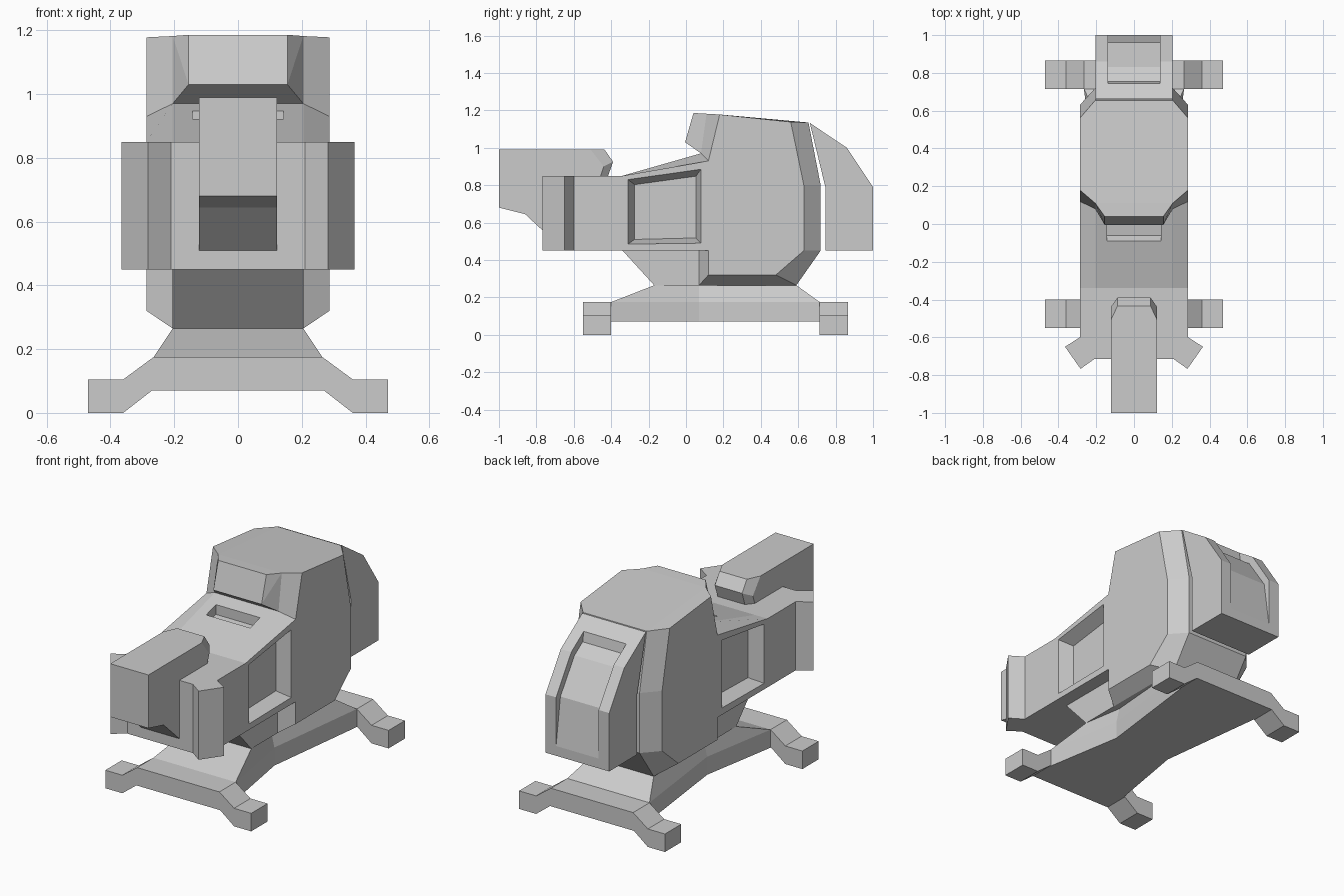
import bpy, bmesh

if "Cube" in bpy.data.objects:
    bpy.data.objects.remove(bpy.data.objects["Cube"])


def finish(name, bm):
    bmesh.ops.recalc_face_normals(bm, faces=bm.faces[:])
    me = bpy.data.meshes.new(name)
    bm.to_mesh(me)
    bm.free()
    ob = bpy.data.objects.new(name, me)
    bpy.context.collection.objects.link(ob)
    return ob


def loft(name, rings):
    """Skin equal-length rings of 3D points and cap both ends."""
    bm = bmesh.new()
    rows = [[bm.verts.new(p) for p in r] for r in rings]
    for a, b in zip(rows, rows[1:]):
        n = len(a)
        for i in range(n):
            j = (i + 1) % n
            bm.faces.new((a[i], a[j], b[j], b[i]))
    bm.faces.new(rows[0])
    bm.faces.new(rows[-1])
    return finish(name, bm)


def at_x(x, prof):
    return [(x, y, z) for y, z in prof]


def side_prism(name, prof, hw):
    return loft(name, [at_x(-hw, prof), at_x(hw, prof)])


def cut(ob, cutter):
    m = ob.modifiers.new("cut", "BOOLEAN")
    m.operation = 'DIFFERENCE'
    m.solver = 'EXACT'
    m.object = cutter
    cutter.hide_render = True
    bpy.context.view_layer.objects.active = ob
    bpy.ops.object.modifier_apply(modifier=m.name)
    bpy.data.objects.remove(cutter)


def mirror_x(pts):
    return pts + [(-p[0],) + tuple(p[1:]) for p in reversed(pts)]


# Base: two leg bars sharing one front profile
bar = mirror_x([(.27, .07), (.36, 0), (.47, 0), (.47, .105), (.36, .105), (.265, .175)])
for name, y0, y1 in (("front_legs", -.55, -.4), ("rear_legs", .715, .865)):
    loft(name, [[(x, y, z) for x, z in bar] for y in (y0, y1)])

# Base: waisted plate with sloped top
levels = []
for z, ya, yb, hw, waist in ((.07, -.4, .715, .265, .185), (.175, -.4, .715, .265, .185),
                             (.265, -.17, .59, .205, .165)):
    levels.append([(x, y, z) for x, y in mirror_x([(hw, ya), (waist, .07), (hw, yb)])])
loft("base_plate", levels)

# Neck under the front of the body
side_prism("neck", [(-.34, .451), (-.17, .265), (.1, .265), (.1, .451)], .205)

# Body: chamfered loft from outer to inner profiles
inner = [(-.6, .45), (-.6, .85), (-.34, .85), (.08, .97), (.11, 1.182), (.655, 1.135),
         (.72, .8), (.72, .45), (.59, .265), (.07, .265), (.07, .45)]
outer = [(-.6, .45), (-.6, .85), (-.34, .85), (.12, .93), (.18, 1.178), (.56, 1.138),
         (.63, .8), (.63, .45), (.48, .32), (.12, .32), (.12, .45)]
body = loft("body", [at_x(-.287, outer), at_x(-.205, inner), at_x(.205, inner), at_x(.287, outer)])

# Side window recesses
rim = [(-.31, .485), (-.31, .83), (.08, .885), (.08, .49)]
floor = [(-.275, .51), (-.275, .803), (.053, .848), (.053, .518)]
for s in (-1, 1):
    cut(body, loft("window_cutter", [at_x(s * .207, floor), at_x(s * .287, rim), at_x(s * .4, rim)]))

# Slot in the sloped top
cut(body, side_prism("slot_cutter", [(-.09, 1), (-.09, .92), (-.06, .88), (0, .89), (0, 1)], .142))

# Overhanging brow in front of the body top
bm = bmesh.new()
for s in (-1, 1):
    for x, y, z in ((.155, .04, 1.186), (.155, -.005, 1.03), (.205, .08, .97), (.205, .11, 1.182),
                    (.205, .3, 1.165), (.205, .3, .97)):
        bm.verts.new((s * x, y, z))
bmesh.ops.convex_hull(bm, input=bm.verts[:])
finish("brow", bm)

# Front guard with flared ears
guard = mirror_x([(.287, -.6), (.365, -.65), (.283, -.767), (.21, -.715)])
loft("front_guard", [[(x, y, z) for x, y in guard] for z in (.45, .85)])

# Front barrel box, chamfered at the back end
mid = [(-1, .68), (-1, .99), (-.435, .99), (-.39, .925), (-.42, .84), (-.5, .51), (-.715, .51), (-.86, .645)]
edge = [(-1, .68), (-1, .99), (-.51, .99), (-.44, .9), (-.46, .84), (-.5, .51), (-.715, .51), (-.86, .645)]
loft("barrel_box", [at_x(-.123, edge), at_x(-.088, mid), at_x(.088, mid), at_x(.123, edge)])

# Rear pack with a tapering channel
pack = side_prism("rear_pack", [(.662, 1.133), (.86, 1.0), (1.0, .79), (1.0, .45), (.745, .45), (.745, .79)], .205)
cut(pack, side_prism("channel_cutter", [(.745, 1.077), (.755, 1.02), (.83, .97), (.96, .78), (1.001, .5),
                                        (1.1, .5), (1.1, 1.2), (.745, 1.2)], .137))
